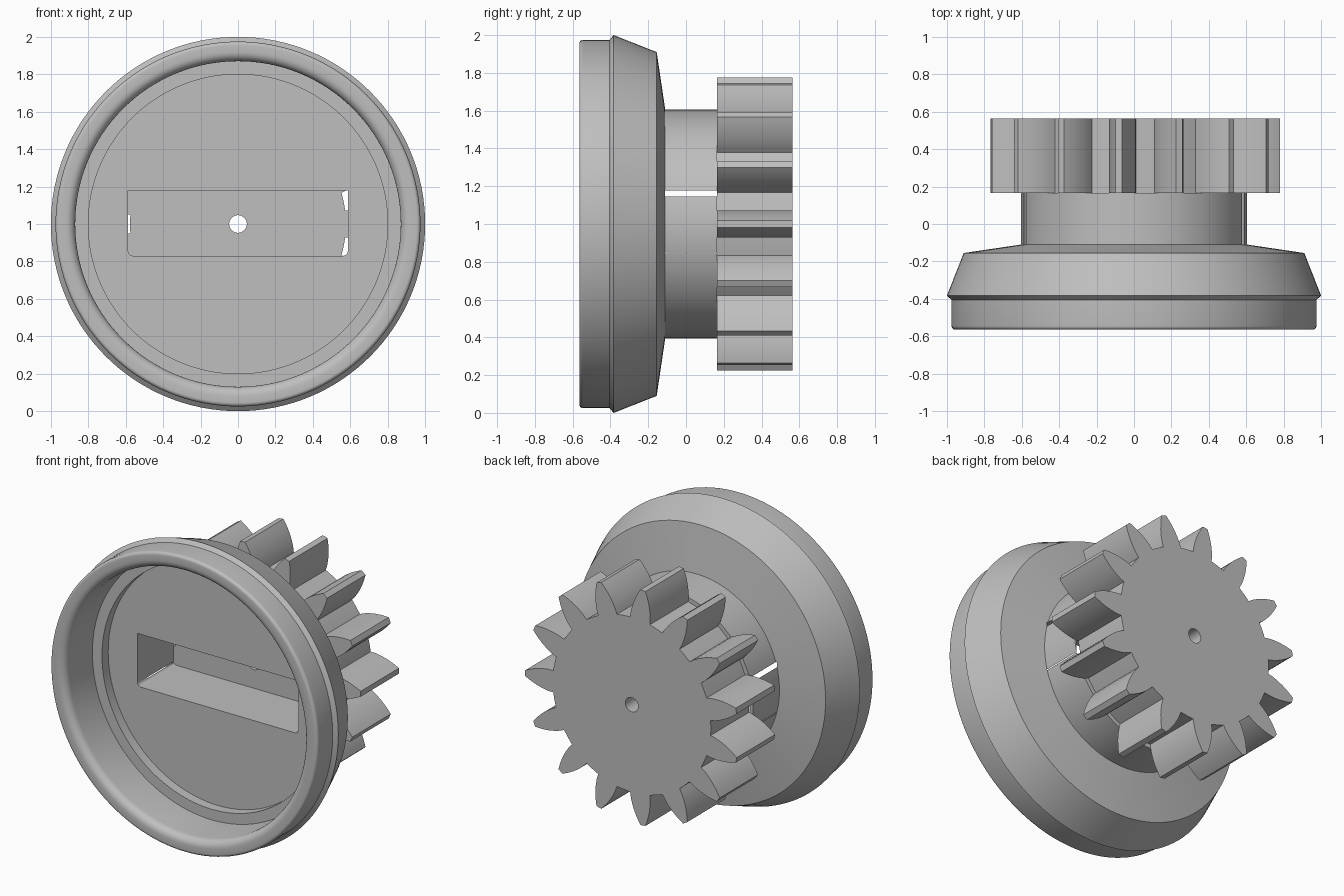
import bpy
import bmesh
from math import sin, cos, pi, atan2, hypot, radians

if "Cube" in bpy.data.objects:
    bpy.data.objects.remove(bpy.data.objects["Cube"], do_unlink=True)

CENTRE = 1.0      # height of the axle
SEGMENTS = 128
TEETH = 15
BORE = 0.047
BACK, HUB_END = 0.565, 0.165

grey = bpy.data.materials.new("plain grey")
grey.use_nodes = True
grey.diffuse_color = (0.52, 0.52, 0.52, 1)
grey.node_tree.nodes["Principled BSDF"].inputs["Base Color"].default_value = (0.52, 0.52, 0.52, 1)


def make_object(name, bm):
    bmesh.ops.recalc_face_normals(bm, faces=bm.faces)
    mesh = bpy.data.meshes.new(name)
    bm.to_mesh(mesh)
    bm.free()
    mesh.materials.append(grey)
    obj = bpy.data.objects.new(name, mesh)
    bpy.context.collection.objects.link(obj)
    return obj


def activate(obj):
    bpy.ops.object.select_all(action='DESELECT')
    obj.select_set(True)
    bpy.context.view_layer.objects.active = obj


def smooth(obj):
    activate(obj)
    bpy.ops.object.shade_smooth_by_angle(angle=radians(28))


def ring(bm, points):
    return [bm.verts.new(p) for p in points]


def bridge(bm, a, b):
    n = len(a)
    for i in range(n):
        j = (i + 1) % n
        bm.faces.new((a[i], a[j], b[j], b[i]))


def arc(r, y, radius, start, end, steps=6):
    angles = [radians(start + (end - start) * i / steps) for i in range(steps + 1)]
    return [(r + radius * cos(a), y + radius * sin(a)) for a in angles]


# Cap and hub: closed (radius, y) profile turned around the axle
front = -0.565
profile = [(BORE, -0.21), (0.80, -0.21), (0.80, -0.275), (0.87, -0.275)]
profile += arc(0.92, front + 0.05, 0.05, 180, 270)
profile += arc(0.955, front + 0.02, 0.02, 270, 360)
profile += [(0.975, -0.405), (1.0, -0.383), (0.91, -0.155),
            (0.605, -0.11), (0.605, HUB_END), (BORE, HUB_END)]
bm = bmesh.new()
turns = [2 * pi * i / SEGMENTS for i in range(SEGMENTS)]
rings = [ring(bm, [(r * cos(t), y, CENTRE + r * sin(t)) for t in turns]) for r, y in profile]
for i, loop in enumerate(rings):
    bridge(bm, loop, rings[(i + 1) % len(rings)])
cap = make_object("cap_and_hub", bm)

# Slot cutter with rounded lower corners
bm = bmesh.new()
bmesh.ops.create_cube(bm, size=1)
for v in bm.verts:
    v.co.x *= 1.174
    v.co.y = -0.3 if v.co.y < 0 else HUB_END + 0.1
    v.co.z = 0.83 if v.co.z < 0 else 1.178
lower = [e for e in bm.edges if all(v.co.z < 1 for v in e.verts)
         and abs(e.verts[0].co.y - e.verts[1].co.y) > 0.1]
bmesh.ops.bevel(bm, geom=lower, offset=0.025, segments=4, profile=0.5, affect='EDGES')
cutter = make_object("slot_cutter", bm)
cutter.hide_render = True

cut = cap.modifiers.new("slot", 'BOOLEAN')
cut.operation = 'DIFFERENCE'
cut.solver = 'EXACT'
cut.object = cutter
activate(cap)
bpy.ops.object.modifier_apply(modifier=cut.name)
bpy.data.objects.remove(cutter, do_unlink=True)
smooth(cap)

# Gear: one leaf-shaped tooth outline repeated around the axle
flank = [(0.573, 0.072), (0.61, 0.071), (0.65, 0.065), (0.69, 0.055),
         (0.725, 0.043), (0.755, 0.030), (0.779, 0.018)]
tooth = [(x, -w) for x, w in flank] + [(x, w) for x, w in reversed(flank)]
pitch = 2 * pi / TEETH
outline = []
for k in range(TEETH):
    outline += [(hypot(x, w), k * pitch + atan2(w, x)) for x, w in tooth]
    outline.append((0.577, (k + 0.5) * pitch))

bm = bmesh.new()


def gear_ring(y, inner):
    return ring(bm, [((BORE if inner else r) * cos(a), y, CENTRE + (BORE if inner else r) * sin(a))
                     for r, a in outline])


loops = [gear_ring(HUB_END, False), gear_ring(BACK, False),
         gear_ring(BACK, True), gear_ring(HUB_END, True)]
for i in range(4):
    bridge(bm, loops[i], loops[(i + 1) % 4])
smooth(make_object("gear", bm))
